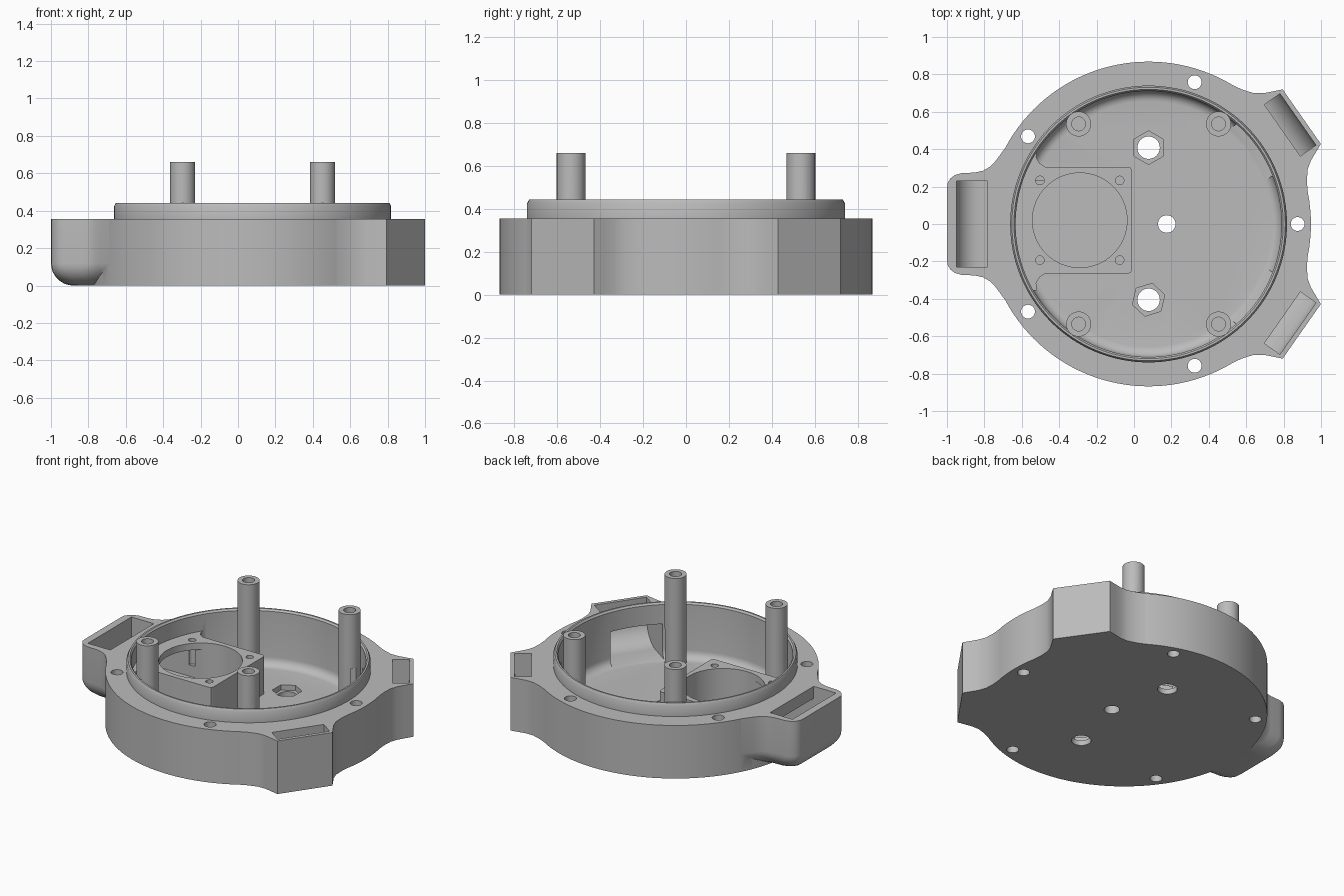
import bpy, bmesh
from math import sin, cos, pi, radians, sqrt
from mathutils import Matrix

if "Cube" in bpy.data.objects:
    bpy.data.objects.remove(bpy.data.objects["Cube"])

CX = 0.078       # centre of the round body
TOP = 0.355      # flange height
FLOOR = 0.07     # cavity floor height

grey = bpy.data.materials.new("plain grey")
grey.use_nodes = True
grey.diffuse_color = (0.5, 0.5, 0.5, 1)
grey.node_tree.nodes["Principled BSDF"].inputs["Base Color"].default_value = (0.5, 0.5, 0.5, 1)


def loft(name, rings, matrix=Matrix()):
    """Closed solid through rings that have equal point counts."""
    bm = bmesh.new()
    loops = [[bm.verts.new(matrix @ Matrix.Translation(p).translation) for p in ring] for ring in rings]
    n = len(loops[0])
    for a, b in zip(loops, loops[1:]):
        for i in range(n):
            j = (i + 1) % n
            bm.faces.new((a[i], a[j], b[j], b[i]))
    bm.faces.new(loops[0])
    bm.faces.new(loops[-1])
    bmesh.ops.recalc_face_normals(bm, faces=bm.faces)
    mesh = bpy.data.meshes.new(name)
    bm.to_mesh(mesh)
    bm.free()
    mesh.materials.append(grey)
    obj = bpy.data.objects.new(name, mesh)
    bpy.context.collection.objects.link(obj)
    return obj


def circle(x, y, z, r, n, turn=0):
    return [(x + r * cos(2 * pi * i / n + turn), y + r * sin(2 * pi * i / n + turn), z) for i in range(n)]


def cylinder(name, x, y, r, z0, z1, n=32, turn=0):
    return loft(name, [circle(x, y, z, r, n, turn) for z in (z0, z1)])


def combine(base, other, operation):
    mod = base.modifiers.new(other.name, "BOOLEAN")
    mod.operation = operation
    mod.solver = "EXACT"
    mod.object = other
    bpy.context.view_layer.objects.active = base
    bpy.ops.object.modifier_apply(modifier=mod.name)
    bpy.data.objects.remove(other)


def outward(angle):
    """Frame at the body centre with its x axis pointing outward."""
    return Matrix.Translation((CX, 0, 0)) @ Matrix.Rotation(radians(angle), 4, "Z")


def lug(name, angle, side, rounding):
    """Flared lug on the rim, with an optional rounded lower edge."""
    rings = []
    steps = 8 if rounding else 0
    levels = [(rounding * (1 - cos(pi / 2 * i / steps)), rounding * (1 - sin(pi / 2 * i / steps)))
              for i in range(steps, -1, -1)] if rounding else [(0, 0)]
    for inset, height in levels + [(0, TOP)]:
        half = [(r - inset, t - inset) for r, t in side]
        rings.append([(r, t, height) for r, t in half] + [(r, -t, height) for r, t in reversed(half)])
    return loft(name, rings, outward(angle))


def duct(name, angle, half_width, r_in, slot_in, slot_out, bend, ceiling):
    """Cutter: slot from the top that bends inward through the wall."""
    low = FLOOR + 0.004
    profile = [(slot_out, 0.5)]
    for i in range(11):
        a = pi / 2 * i / 10
        profile.append((slot_out - bend * (1 - cos(a)), low + bend * (1 - sin(a))))
    profile += [(r_in, low), (r_in, ceiling), (slot_in, ceiling), (slot_in, 0.5)]
    return loft(name, [[(r, t, z) for r, z in profile] for t in (-half_width, half_width)], outward(angle))


# Round body: flange, raised lip and filleted cavity
FILLET = 0.055
WALL = 0.711
profile = [(0.868, 0), (0.868, TOP), (0.74, TOP), (0.74, 0.425), (0.731, 0.442), (0.72, 0.442), (WALL, 0.43)]
for i in range(7):
    a = pi / 2 * i / 6
    profile.append((WALL - FILLET * (1 - cos(a)), FLOOR + FILLET * (1 - sin(a))))
body = loft("housing", [circle(CX, 0, z, r, 128) for r, z in profile])

# Lugs around the rim
small_side = [(0.772, 0.392), (0.797, 0.345), (0.82, 0.305), (0.862, 0.25), (0.905, 0.22), (0.95, 0.2), (1.0, 0.178)]
large_side = [(0.768, 0.405), (0.79, 0.375), (0.82, 0.335), (0.85, 0.305), (0.885, 0.285), (0.93, 0.275),
              (1.0, 0.272), (1.035, 0.262), (1.06, 0.243), (1.074, 0.22), (1.078, 0.19)]
for angle in (35, -35):
    combine(body, lug("small_lug", angle, small_side, 0), "UNION")
combine(body, lug("large_lug", 180, large_side, 0.12), "UNION")

# Raised mount inside the cavity, flared where it meets the wall
MY = 0.02
upper = [(-0.03, 0.285), (-0.017, 0.28), (-0.01, 0.265)]
flare = [(-0.64, 0.375), (-0.52, 0.375), (-0.523, 0.335), (-0.505, 0.305), (-0.475, 0.285)]
half = flare + upper
outline = [(x, MY + y) for x, y in half] + [(x, MY - y) for x, y in reversed(half)]
combine(body, loft("fan_mount", [[(x, y, z) for x, y in outline] for z in (0.04, 0.32)]), "UNION")

# Standoff posts
posts = [(CX + sx * 0.374, sy * 0.535) for sx in (-1, 1) for sy in (-1, 1)]
for x, y in posts:
    combine(body, cylinder("post", x, y, 0.067, 0.04, 0.66), "UNION")

# Ducts through the lugs
cutters = [duct("small_duct", a, 0.168, 0.62, 0.873, 0.975, 0.15, 0.30) for a in (35, -35)]
cutters.append(duct("large_duct", 180, 0.23, 0.38, 0.862, 1.028, 0.12, 0.275))

# Round opening and screw holes in the mount
cutters.append(cylinder("mount_opening", -0.29, MY, 0.253, FLOOR + 0.002, 0.5, 64))
for sx in (-1, 1):
    for sy in (-1, 1):
        cutters.append(cylinder("mount_screw_hole", -0.29 + sx * 0.213, MY + sy * 0.213, 0.023, 0.15, 0.5, 20))

# Holes in the posts
for x, y in posts:
    cutters.append(cylinder("post_hole", x, y, 0.037, 0.4, 0.8, 24))

# Bolt holes through the flange
for i in range(5):
    a = radians(72 * i)
    cutters.append(cylinder("bolt_hole", CX + 0.797 * cos(a), 0.797 * sin(a), 0.037, -0.1, 0.6, 28))

# Floor holes and hexagonal nut pockets
cutters.append(cylinder("centre_hole", 0.175, 0, 0.047, -0.1, 0.2))
for y, turn in ((0.408, pi / 6), (-0.405, pi / 6 - 0.22)):
    cutters.append(cylinder("nut_pocket", CX, y, 0.09, 0.035, 0.2, 6, turn))
    cutters.append(cylinder("nut_hole", CX, y, 0.06, -0.1, 0.2))

for cutter in cutters:
    combine(body, cutter, "DIFFERENCE")

bpy.ops.object.select_all(action="DESELECT")
body.select_set(True)
bpy.context.view_layer.objects.active = body
bpy.ops.object.shade_smooth_by_angle(angle=radians(30))
